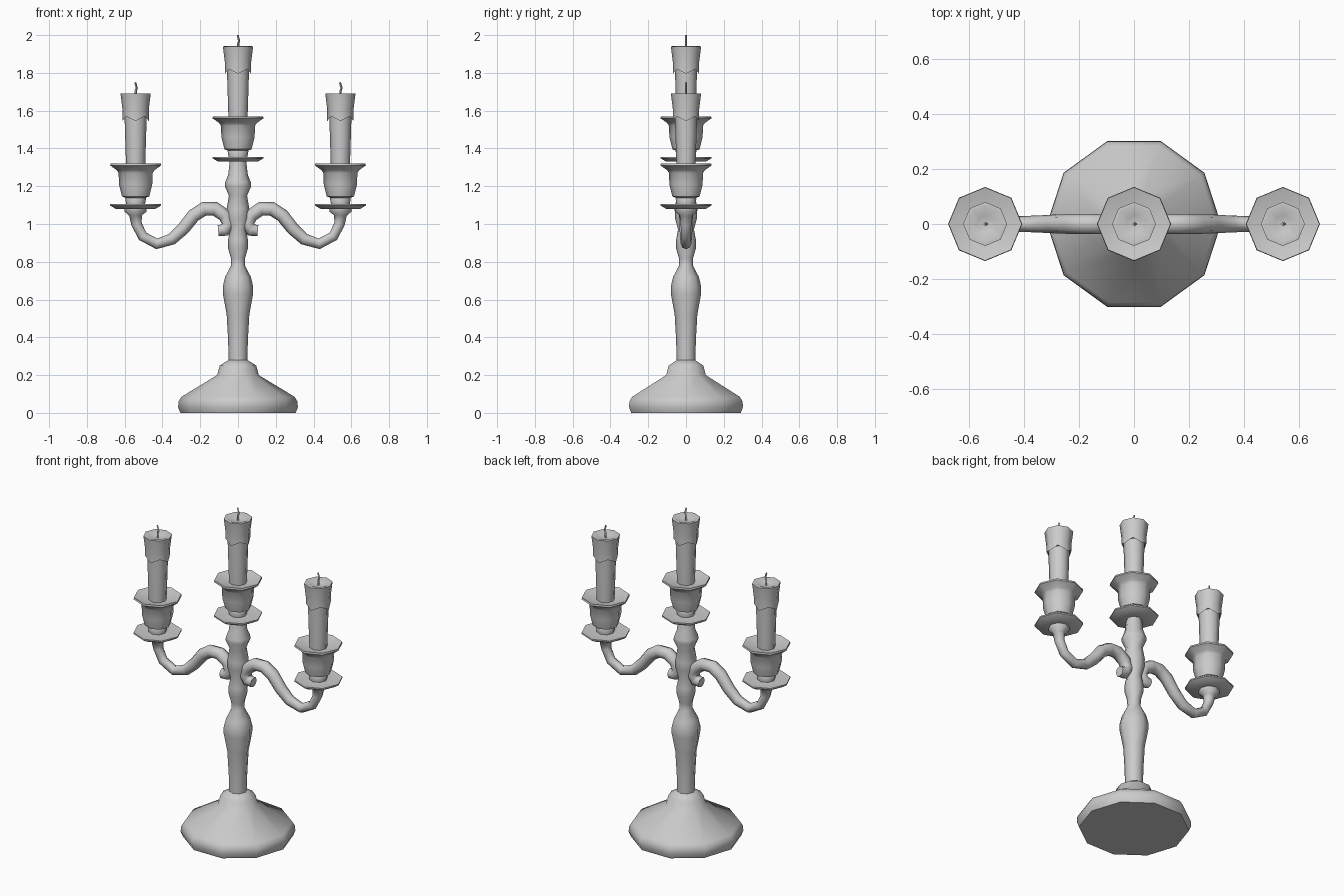
import bpy
import bmesh
from math import cos, sin, tau
from mathutils import Vector

cube = bpy.data.objects.get("Cube")
if cube:
    bpy.data.objects.remove(cube)

grey = bpy.data.materials.new("plain_grey")
grey.use_nodes = True
colour = (0.6, 0.6, 0.6, 1)
grey.diffuse_color = colour
grey.node_tree.nodes["Principled BSDF"].inputs["Base Color"].default_value = colour
parts = []


def skin(name, rings, location=(0, 0, 0)):
    """Bridge equal-sized rings of points and cap both ends."""
    bm = bmesh.new()
    loops = [[bm.verts.new(p) for p in ring] for ring in rings]
    n = len(loops[0])
    for a, b in zip(loops, loops[1:]):
        for i in range(n):
            j = (i + 1) % n
            bm.faces.new((a[i], a[j], b[j], b[i]))
    bm.faces.new(loops[0])
    bm.faces.new(loops[-1])
    bmesh.ops.recalc_face_normals(bm, faces=bm.faces)
    mesh = bpy.data.meshes.new(name)
    bm.to_mesh(mesh)
    bm.free()
    mesh.materials.append(grey)
    obj = bpy.data.objects.new(name, mesh)
    obj.location = location
    bpy.context.collection.objects.link(obj)
    parts.append(obj)
    return obj


def lathe(name, profile, sides=8, location=(0, 0, 0), ragged=0):
    """Turn (radius, height) pairs; ragged staggers the first ring."""
    rings = []
    for k, (r, z) in enumerate(profile):
        rings.append([(r * cos(tau * i / sides), r * sin(tau * i / sides),
                       z + (ragged * (i % 2) if k == 0 else 0))
                      for i in range(sides)])
    return skin(name, rings, location)


def tube(name, path, sides=8, location=(0, 0, 0), side=1):
    """Sweep a circle along (x, z, radius) points in the XZ plane."""
    pts = [Vector((side * x, 0, z)) for x, z, r in path]
    rings = []
    for k, p in enumerate(pts):
        t = (pts[min(k + 1, len(pts) - 1)] - pts[max(k - 1, 0)]).normalized()
        across = Vector((t.z, 0, -t.x))
        r = path[k][2]
        rings.append([p + across * r * cos(tau * i / sides)
                      + Vector((0, r * sin(tau * i / sides), 0))
                      for i in range(sides)])
    return skin(name, rings, location)


# Foot and turned stem
lathe("foot", [(0.305, 0), (0.317, 0.03), (0.315, 0.06), (0.30, 0.085),
               (0.11, 0.20), (0.097, 0.25), (0.05, 0.28)], sides=10)
lathe("stem", [(0.05, 0.26), (0.052, 0.38), (0.06, 0.52), (0.08, 0.63),
               (0.08, 0.67), (0.068, 0.72), (0.037, 0.78), (0.038, 0.82),
               (0.052, 0.87), (0.052, 0.92), (0.042, 0.97), (0.058, 1.03),
               (0.06, 1.08), (0.048, 1.15), (0.07, 1.2), (0.068, 1.22),
               (0.052, 1.26), (0.043, 1.34)])

# Scrolled arms
arm = [(0.105, 0.965, 0.03), (0.07, 0.968, 0.034), (0.05, 1.0, 0.035),
       (0.07, 1.045, 0.036), (0.12, 1.08, 0.037), (0.18, 1.08, 0.037),
       (0.235, 1.045, 0.036), (0.29, 0.975, 0.034), (0.35, 0.92, 0.031),
       (0.43, 0.895, 0.028), (0.505, 0.935, 0.027), (0.537, 1.0, 0.028),
       (0.542, 1.045, 0.034), (0.542, 1.065, 0.058), (0.542, 1.085, 0.058)]
for label, side in (("left", 1), ("right", -1)):
    tube(label + "_arm", arm, side=side)

# Three identical holders with candles
for label, x, z in (("middle", 0, 1.33), ("left", 0.542, 1.08), ("right", -0.542, 1.08)):
    at = (x, 0, z)
    lathe(label + "_drip_plate", [(0.04, 0), (0.105, 0), (0.135, 0.018),
                                  (0.135, 0.026), (0.1, 0.022), (0.05, 0.024),
                                  (0.055, 0.055), (0.045, 0.07)], location=at)
    lathe(label + "_cup", [(0.045, 0.055), (0.072, 0.066), (0.088, 0.13),
                           (0.09, 0.19), (0.1, 0.205), (0.135, 0.23),
                           (0.133, 0.24), (0.06, 0.22)], location=at)
    lathe(label + "_candle", [(0.05, 0.21), (0.06, 0.53)], location=at)
    lathe(label + "_melted_wax", [(0.07, 0.465), (0.07, 0.53), (0.08, 0.61),
                                  (0.066, 0.612), (0.03, 0.595)],
          location=at, ragged=0.025)
    tube(label + "_wick", [(0, 0.59, 0.006), (0.001, 0.625, 0.006),
                           (0.006, 0.64, 0.006), (-0.002, 0.67, 0.005)],
         sides=4, location=at)

# Soft shading with crisp rims
bpy.ops.object.select_all(action="DESELECT")
for obj in parts:
    obj.select_set(True)
bpy.context.view_layer.objects.active = parts[0]
bpy.ops.object.shade_smooth_by_angle(angle=0.9)
